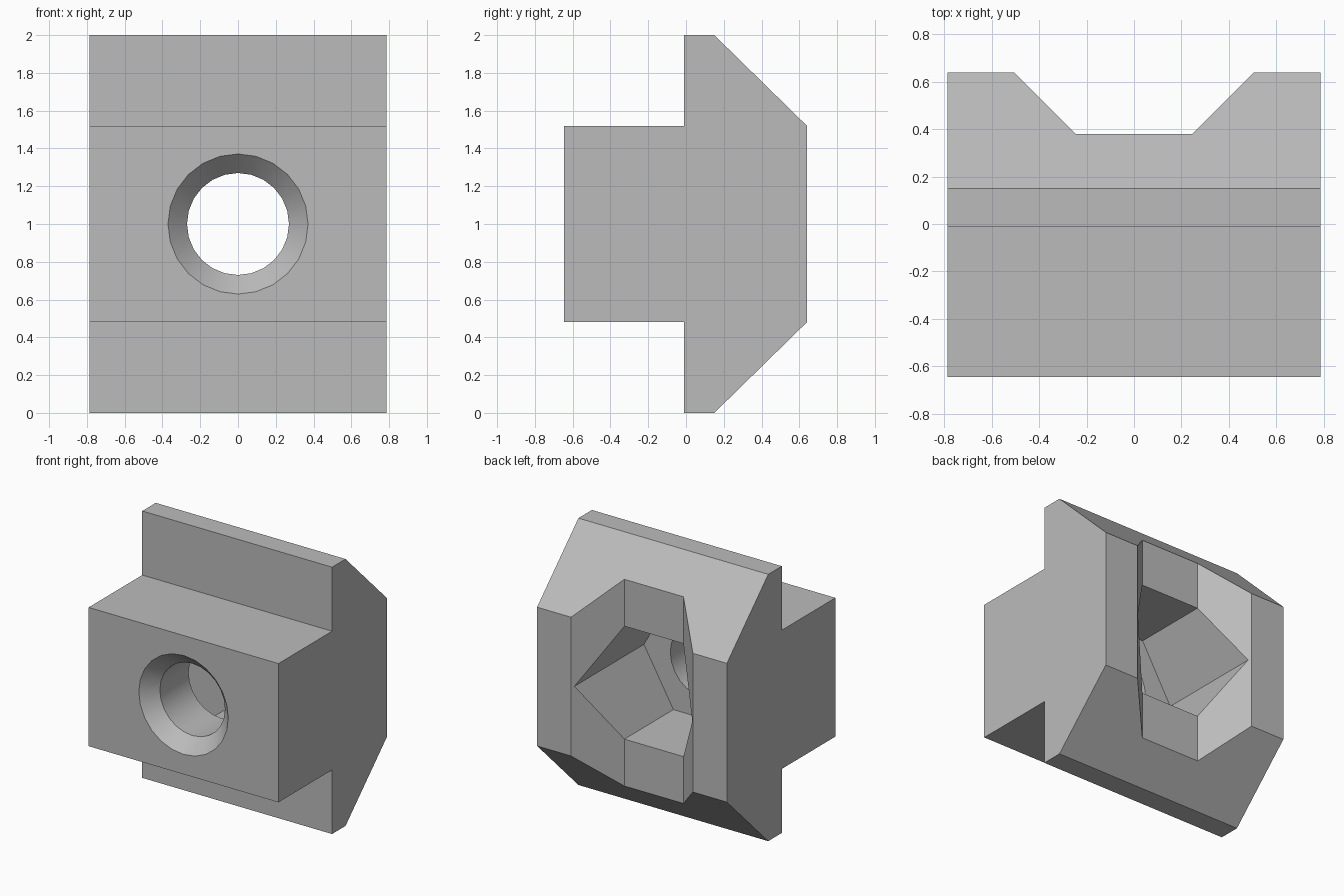
import bpy, bmesh, math
from mathutils import Vector

cube = bpy.data.objects.get("Cube")
if cube:
    bpy.data.objects.remove(cube, do_unlink=True)

# One plain grey metal
metal = bpy.data.materials.new("grey metal")
grey = (0.5, 0.5, 0.5, 1)
metal.use_nodes = True
metal.diffuse_color = grey
metal.node_tree.nodes["Principled BSDF"].inputs["Base Color"].default_value = grey


def loft(name, rings):
    """Solid through a series of rings with equal point counts, capped at both ends."""
    bm = bmesh.new()
    loops = [[bm.verts.new(Vector(p)) for p in ring] for ring in rings]
    for a, b in zip(loops, loops[1:]):
        for i in range(len(a)):
            j = (i + 1) % len(a)
            bm.faces.new((a[i], a[j], b[j], b[i]))
    bm.faces.new(loops[0])
    bm.faces.new(loops[-1])
    bmesh.ops.recalc_face_normals(bm, faces=bm.faces)
    mesh = bpy.data.meshes.new(name)
    bm.to_mesh(mesh)
    bm.free()
    mesh.materials.append(metal)
    obj = bpy.data.objects.new(name, mesh)
    bpy.context.collection.objects.link(obj)
    return obj


def ring(radius, y, sides):
    """Regular polygon around the y axis at mid height."""
    angles = [math.tau * i / sides for i in range(sides)]
    return [(radius * math.cos(a), y, 1 + radius * math.sin(a)) for a in angles]


# T-shaped body: half profile in (y, z above centre), mirrored and extruded along x
half = [(-0.645, 0.52), (-0.01, 0.52), (-0.01, 1), (0.15, 1), (0.64, 0.52)]
profile = [(y, 1 + h) for y, h in half] + [(y, 1 - h) for y, h in reversed(half)]
body = loft("slot_nut_body", [[(x, y, z) for y, z in profile] for x in (-0.787, 0.787)])

# Tapered groove running up the back
taper = [(-0.245, 0.38), (0.245, 0.38), (0.605, 0.74), (-0.605, 0.74)]
groove = loft("groove_cutter", [[(x, y, z) for x, y in taper] for z in (-0.1, 2.1)])

# Hexagonal pocket in the back, and countersunk bolt hole in the front
pocket = loft("hex_pocket_cutter", [ring(0.489, y, 6) for y in (-0.2, 0.8)])
bore = loft("bolt_hole_cutter", [ring(r, y, 24) for r, y in
                                 ((0.395, -0.67), (0.27, -0.54), (0.27, 0.0))])

bpy.context.view_layer.objects.active = body
for cutter in (groove, pocket, bore):
    mod = body.modifiers.new(cutter.name, 'BOOLEAN')
    mod.operation = 'DIFFERENCE'
    mod.solver = 'EXACT'
    mod.object = cutter
    bpy.ops.object.modifier_apply(modifier=mod.name)
    bpy.data.objects.remove(cutter, do_unlink=True)

# Smooth the round hole, keep every machined edge crisp
bpy.ops.object.select_all(action='DESELECT')
body.select_set(True)
bpy.ops.object.shade_smooth_by_angle(angle=math.radians(30))
